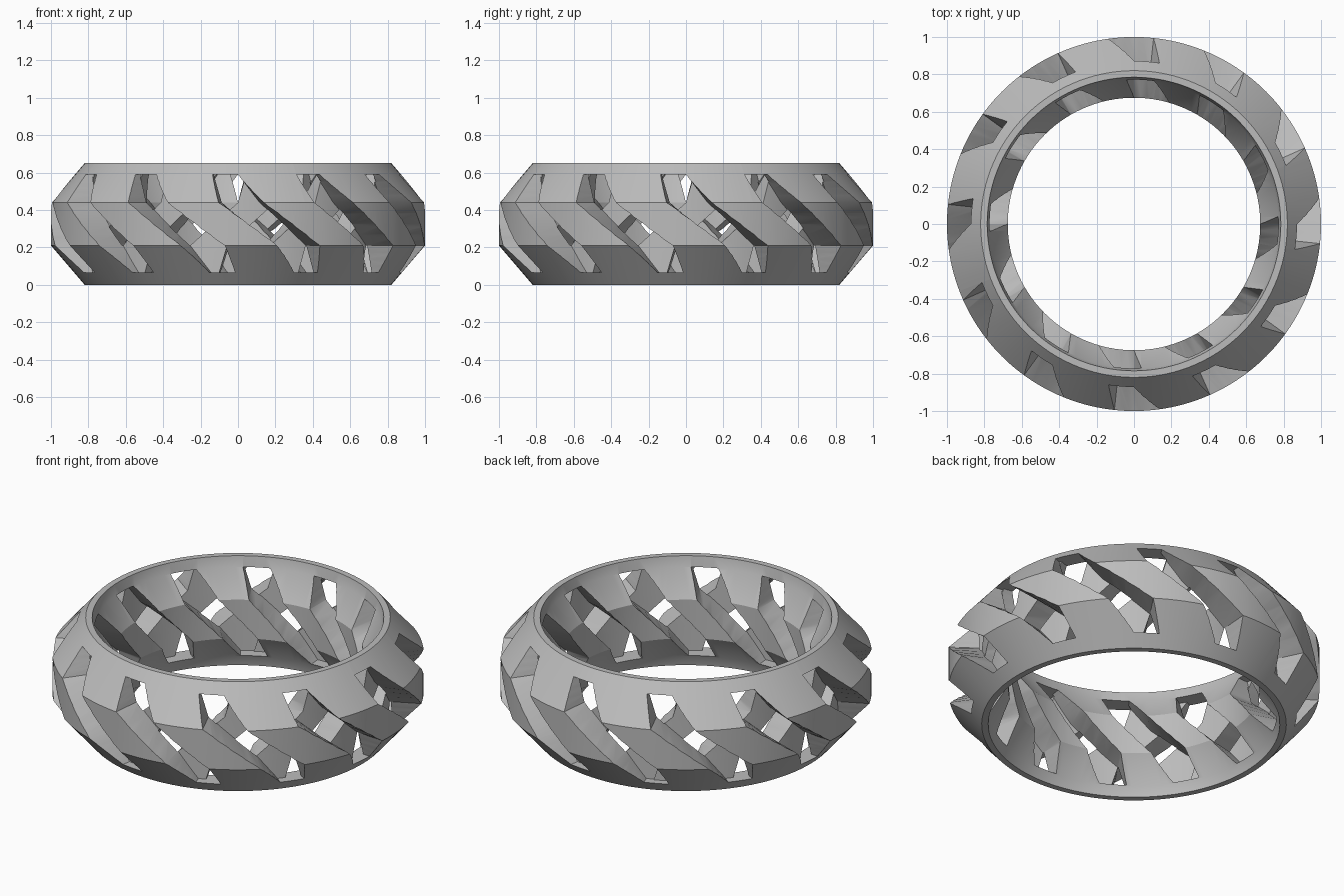
import bpy, bmesh, math

cube = bpy.data.objects.get("Cube")
if cube:
    bpy.data.objects.remove(cube)

COUNT = 12      # slots in each layer
MID = 0.83      # radius where outer and inner layers meet
SEGMENTS = 120

grey = bpy.data.materials.new("plain grey")
grey.use_nodes = True
grey.diffuse_color = (0.5, 0.5, 0.5, 1)
grey.node_tree.nodes["Principled BSDF"].inputs["Base Color"].default_value = (0.5, 0.5, 0.5, 1)


def make_object(name, bm):
    bmesh.ops.recalc_face_normals(bm, faces=bm.faces)
    mesh = bpy.data.meshes.new(name)
    bm.to_mesh(mesh)
    bm.free()
    mesh.materials.append(grey)
    obj = bpy.data.objects.new(name, mesh)
    bpy.context.collection.objects.link(obj)
    return obj


def polar(r, degrees, z):
    a = math.radians(degrees)
    return (r * math.cos(a), r * math.sin(a), z)


def revolve(name, profile):
    """Closed profile of (radius, height) turned around the z axis."""
    bm = bmesh.new()
    rows = [[bm.verts.new(polar(r, 360 * s / SEGMENTS, z)) for r, z in profile]
            for s in range(SEGMENTS)]
    n = len(profile)
    for s in range(SEGMENTS):
        a, b = rows[s], rows[(s + 1) % SEGMENTS]
        for k in range(n):
            bm.faces.new((a[k], b[k], b[(k + 1) % n], a[(k + 1) % n]))
    return make_object(name, bm)


def refine(levels, steps=4):
    """Add evenly spaced levels between the given (z, left, right) ones."""
    out = [levels[0]]
    for lo, hi in zip(levels, levels[1:]):
        for i in range(1, steps + 1):
            out.append(tuple(p + (q - p) * i / steps for p, q in zip(lo, hi)))
    return out


def slot_cutter(name, levels, r_in, r_out, across=4):
    """Slanted slot solids repeated around the ring."""
    bm = bmesh.new()
    for c in range(COUNT):
        turn = 360 * c / COUNT
        loops = []
        for z, left, right in refine(levels):
            angles = [turn + left + (right - left) * i / across for i in range(across + 1)]
            pts = [polar(r_in, a, z) for a in angles]
            pts += [polar(r_out, a, z) for a in reversed(angles)]
            loops.append([bm.verts.new(p) for p in pts])
        n = len(loops[0])
        for a, b in zip(loops, loops[1:]):
            for k in range(n):
                j = (k + 1) % n
                bm.faces.new((a[k], a[j], b[j]))
                bm.faces.new((a[k], b[j], b[k]))
        bm.faces.new(loops[0])
        bm.faces.new(loops[-1])
    obj = make_object(name, bm)
    obj.hide_render = True
    return obj


# Ring body with chamfered outside and inside
ring = revolve("lattice_ring", [
    (0.82, 0), (1.0, 0.21), (1.0, 0.44), (0.82, 0.65),
    (0.785, 0.65), (0.772, 0.59), (0.675, 0.44),
    (0.675, 0.21), (0.772, 0.06), (0.785, 0)])

# Slot edges in degrees at each height, relative to the front
outer_levels = [(0.065, 20, 29), (0.21, 12, 26), (0.44, -6, 8), (0.59, -9, 0)]
# Inner slots slant the opposite way
inner_levels = [(z, 22 - right, 24 - left) for z, left, right in outer_levels]

cutters = [slot_cutter("outer_slot_cutter", outer_levels, MID - 0.004, 1.1),
           slot_cutter("inner_slot_cutter", inner_levels, 0.6, MID + 0.004)]

bpy.ops.object.select_all(action='DESELECT')
ring.select_set(True)
bpy.context.view_layer.objects.active = ring
for cutter in cutters:
    mod = ring.modifiers.new("slots", 'BOOLEAN')
    mod.operation = 'DIFFERENCE'
    mod.solver = 'EXACT'
    mod.object = cutter
    bpy.ops.object.modifier_apply(modifier=mod.name)
for cutter in cutters:
    bpy.data.objects.remove(cutter)

bpy.ops.object.shade_smooth_by_angle(angle=math.radians(25))
